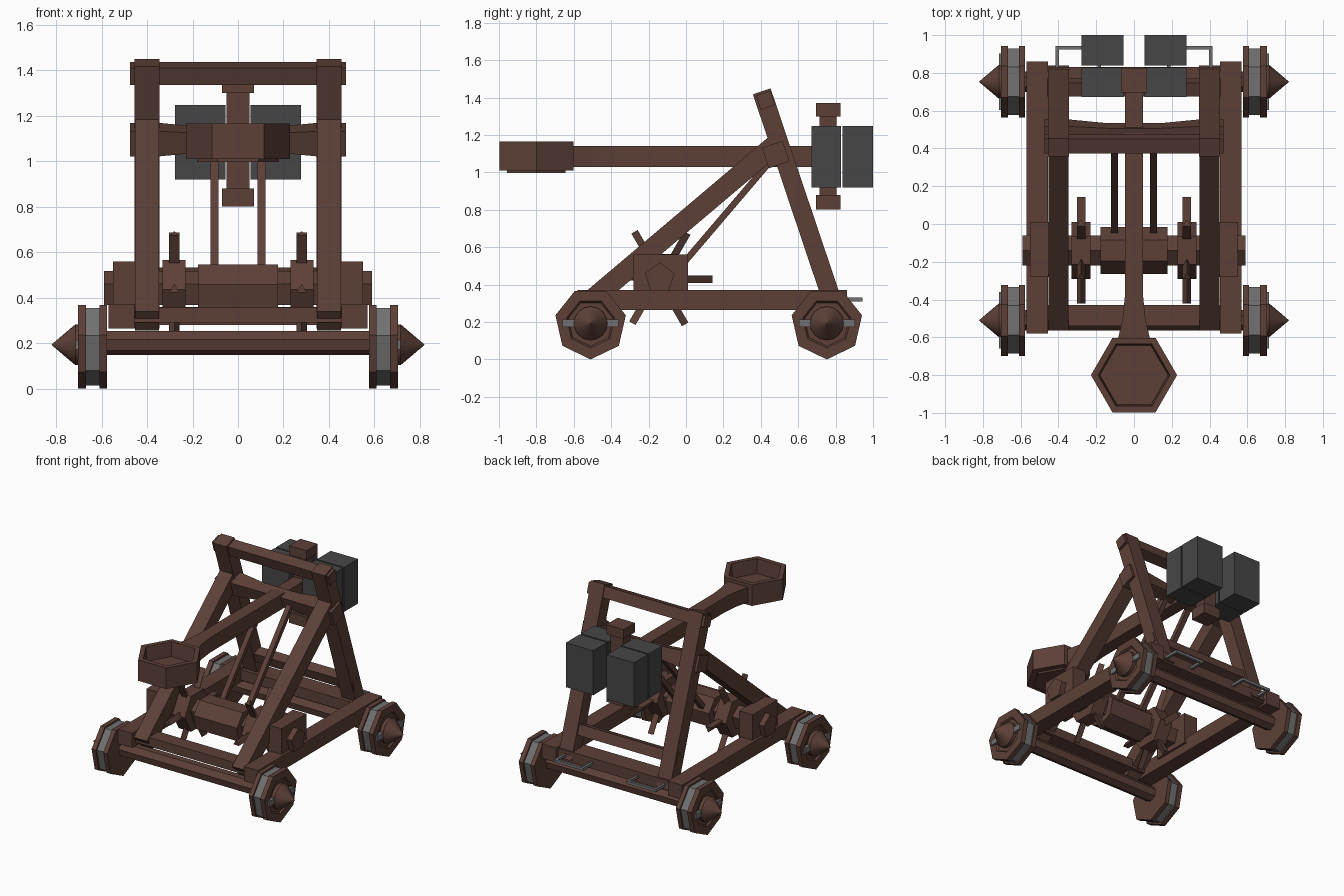
import bpy, bmesh, math
from mathutils import Vector, Matrix

if "Cube" in bpy.data.objects:
    bpy.data.objects.remove(bpy.data.objects["Cube"])


def material(name, rgb):
    m = bpy.data.materials.new(name)
    m.diffuse_color = (*rgb, 1)
    m.use_nodes = True
    m.node_tree.nodes["Principled BSDF"].inputs["Base Color"].default_value = m.diffuse_color
    return m


WOOD = material("dark wood", (0.109, 0.051, 0.038))
IRON = material("grey iron", (0.165, 0.165, 0.165))
WEIGHT = material("charcoal weight", (0.062, 0.062, 0.062))


def finish(name, bm, mat):
    bmesh.ops.recalc_face_normals(bm, faces=bm.faces[:])
    me = bpy.data.meshes.new(name)
    bm.to_mesh(me)
    bm.free()
    me.materials.append(mat)
    ob = bpy.data.objects.new(name, me)
    bpy.context.collection.objects.link(ob)
    return ob


def box(name, x, y, z, mat=WOOD, tilt=0):
    """Box from (min, max) ranges, tilted about the x direction."""
    bm = bmesh.new()
    size = [b - a for a, b in (x, y, z)]
    mid = Vector([(a + b) / 2 for a, b in (x, y, z)])
    bmesh.ops.create_cube(bm, size=1, matrix=Matrix.Translation(mid)
                          @ Matrix.Rotation(tilt, 4, 'X') @ Matrix.Diagonal((*size, 1)))
    return finish(name, bm, mat)


def beam(name, x, a, b, thick):
    """Square beam between two (y, z) points, spanning the x range."""
    dy, dz = b[0] - a[0], b[1] - a[1]
    length = math.hypot(dy, dz)
    y, z = (a[0] + b[0]) / 2, (a[1] + b[1]) / 2
    return box(name, x, (y - thick / 2, y + thick / 2), (z - length / 2, z + length / 2),
               tilt=math.atan2(-dy, dz))


def lathe(name, rings, n, centre, mat=WOOD, axis='X', phase=0.0):
    """Polygonal rings (radius, position along axis) joined and capped."""
    bm = bmesh.new()
    loops = []
    for r, t in rings:
        loop = []
        for k in range(n):
            a = phase + 2 * math.pi * k / n
            u, v = r * math.sin(a), r * math.cos(a)
            p = (t, centre[0] + u, centre[1] + v) if axis == 'X' else (centre[0] + v, centre[1] + u, t)
            loop.append(bm.verts.new(p))
        loops.append(loop)
    for p, q in zip(loops, loops[1:]):
        for k in range(n):
            bm.faces.new((p[k], p[(k + 1) % n], q[(k + 1) % n], q[k]))
    bm.faces.new(loops[0])
    bm.faces.new(loops[-1])
    return finish(name, bm, mat)


def span(s, a, b):
    return (a, b) if s > 0 else (-b, -a)


TILT = math.atan2(0.358, 1.063)
SIDES = ((1, "right"), (-1, "left"))

# Wheels and axles
for wy, end in ((-0.51, "front"), (0.753, "rear")):
    c = (wy, 0.193)
    lathe(f"{end}_axle", [(0.056, -0.58), (0.056, 0.58)], 7, (wy, 0.203), phase=math.pi)
    for s, side in SIDES:
        tag = f"{end}_{side}"
        lathe(f"{tag}_wheel_inner", [(0.193, s * 0.576), (0.193, s * 0.608)], 7, c, phase=math.pi)
        lathe(f"{tag}_wheel_band", [(0.18, s * 0.606), (0.18, s * 0.67)], 7, c, IRON, phase=math.pi)
        lathe(f"{tag}_wheel_outer", [(0.193, s * 0.668), (0.193, s * 0.703), (0.132, s * 0.703),
                                     (0.122, s * 0.69)], 7, c, phase=math.pi)
        box(f"{tag}_wheel_strap", span(s, 0.685, 0.715), (wy - 0.15, wy + 0.15), (0.173, 0.213), IRON)
        hub = lathe(f"{tag}_hub_cap", [(0.09, s * 0.685), (0.09, s * 0.715), (0.001, s * 0.82)], 16, c)
        bpy.context.view_layer.objects.active = hub
        hub.select_set(True)
        bpy.ops.object.shade_smooth_by_angle(angle=math.radians(35))
        hub.select_set(False)

# Base frame
box("front_crossbar", (-0.46, 0.46), (-0.54, -0.43), (0.29, 0.357))
box("rear_crossbar", (-0.46, 0.46), (0.685, 0.83), (0.28, 0.358))
for s, side in SIDES:
    box(f"{side}_rail", span(s, 0.455, 0.57), (-0.58, 0.86), (0.265, 0.372))
    # A-frame legs
    beam(f"{side}_rear_leg", span(s, 0.345, 0.455), (0.793, 0.28), (0.405, 1.433), 0.1)
    beam(f"{side}_front_leg", span(s, 0.347, 0.453), (-0.53, 0.297), (0.474, 1.146), 0.108)
    # Rear pull handle
    box(f"{side}_handle_grip", span(s, 0.175, 0.415), (0.925, 0.943), (0.31, 0.33), IRON)
    for hx in (0.175, 0.397):
        box(f"{side}_handle_arm", span(s, hx, hx + 0.018), (0.82, 0.94), (0.31, 0.33), IRON)

# Beams across the A-frame
box("top_beam", (-0.475, 0.475), (0.385, 0.465), (1.345, 1.425), tilt=TILT)
box("lower_beam", (-0.46, 0.46), (0.685, 0.76), (0.448, 0.523), tilt=TILT)
lathe("pivot_beam", [(0.082, -0.475), (0.082, -0.345), (0.06, -0.14), (0.06, 0.14),
                     (0.082, 0.345), (0.082, 0.475)], 4, (0.48, 1.095),
      phase=math.pi / 4 - TILT)

# Throwing arm, widened towards the cup
bm = bmesh.new()
half = [(0.77, 0.048), (-0.38, 0.048), (-0.5, 0.06), (-0.63, 0.09)]
outline = [(w, y) for y, w in half] + [(-w, y) for y, w in reversed(half)]
face = bm.faces.new([bm.verts.new((x, y, 1.03)) for x, y in outline])
ext = bmesh.ops.extrude_face_region(bm, geom=[face])["geom"]
bmesh.ops.translate(bm, vec=(0, 0, 0.11), verts=[v for v in ext if isinstance(v, bmesh.types.BMVert)])
finish("throwing_arm", bm, WOOD)

# Hollow hexagonal cup
lathe("cup", [(0.18, 0.997), (0.18, 1.01), (0.228, 1.01), (0.228, 1.165), (0.19, 1.165),
              (0.18, 1.06)], 6, (0, -0.8), axis='Z')

# Counterweight post and blocks
box("weight_post", (-0.05, 0.05), (0.715, 0.805), (0.85, 1.33))
box("post_top_cap", (-0.07, 0.07), (0.695, 0.826), (1.3, 1.37))
box("post_bottom_cap", (-0.07, 0.07), (0.695, 0.826), (0.802, 0.88))
for s, side in SIDES:
    for y0, y1, end in ((0.672, 0.828, "inner"), (0.838, 1.0, "outer")):
        box(f"{side}_{end}_counterweight", span(s, 0.055, 0.277), (y0, y1), (0.92, 1.248), WEIGHT)

# Winch: brackets, shaft, drum, turning spokes and pull ropes
WC = (-0.14, 0.435)
lathe("winch_shaft", [(0.083, -0.59), (0.083, 0.59)], 5, WC)
lathe("winch_drum", [(0.128, -0.177), (0.128, 0.177)], 7, (WC[0], 0.43), phase=math.pi)
for s, side in SIDES:
    box(f"{side}_winch_bracket", span(s, 0.44, 0.55), (-0.28, 0.01), (0.33, 0.56))
    lathe(f"{side}_spoke_hub", [(0.15, s * 0.23), (0.15, s * 0.332)], 6, WC, phase=math.pi / 2)
    for k in range(6):
        spoke = lathe(f"{side}_spoke", [(0.026, 0.1), (0.026, 0.282)], 3, (0, 0), axis='Z',
                      phase=math.pi / 2)
        spoke.data.transform(Matrix.Translation((s * 0.28, *WC))
                             @ Matrix.Rotation(math.pi / 2 + k * math.pi / 3, 4, 'X'))
    beam(f"{side}_pull_rope", span(s, 0.085, 0.122), (-0.06, 0.46), (0.46, 1.07), 0.034)
